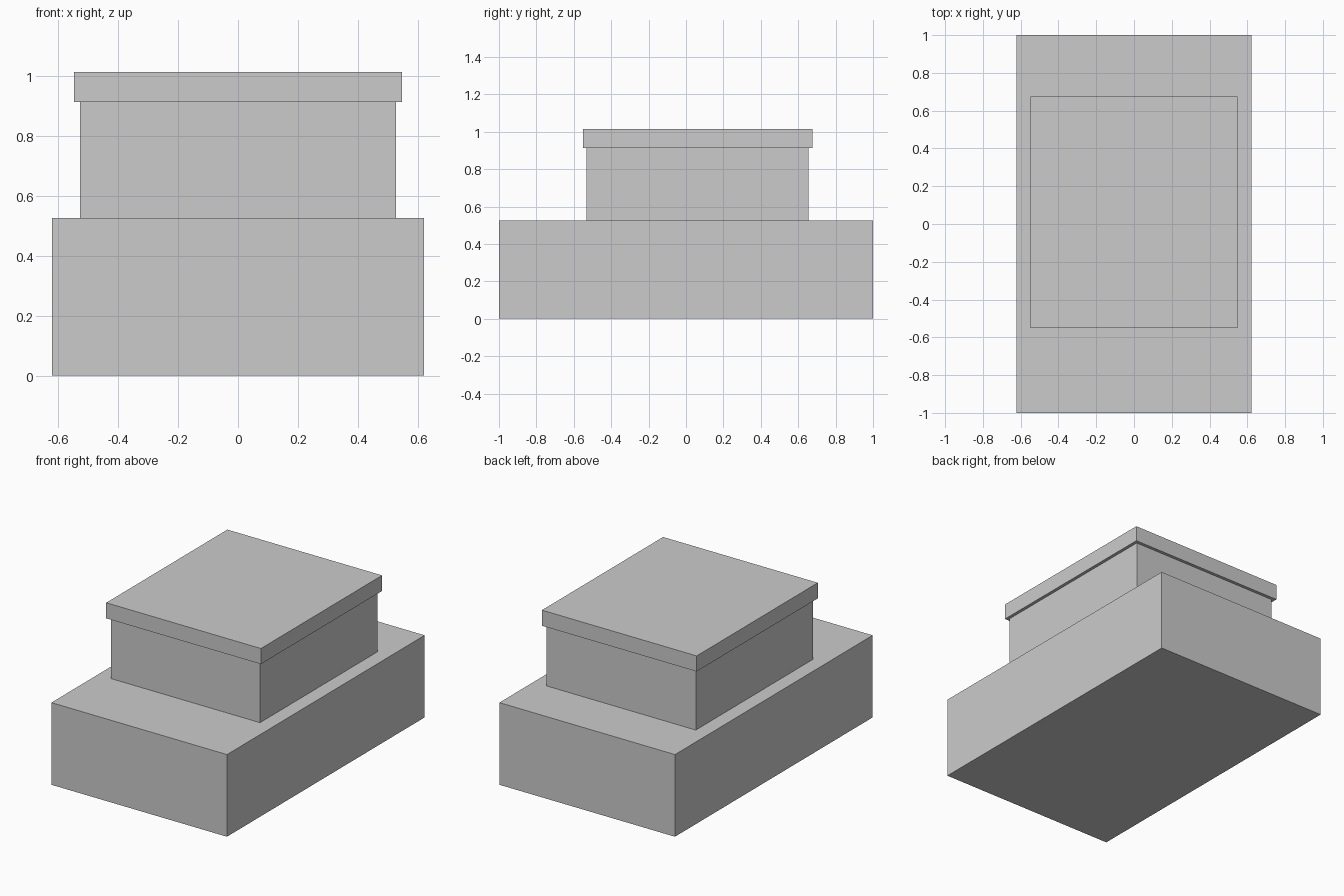
import bpy

if "Cube" in bpy.data.objects:
    bpy.data.objects.remove(bpy.data.objects["Cube"])


def box(name, x, y, z):
    """Axis-aligned box from (min, max) ranges."""
    bpy.ops.mesh.primitive_cube_add(size=1)
    ob = bpy.context.object
    ob.name = name
    ob.location = [(a + b) / 2 for a, b in (x, y, z)]
    ob.scale = [b - a for a, b in (x, y, z)]
    bpy.ops.object.transform_apply(location=False, rotation=False, scale=True)
    return ob


BASE_TOP, BODY_TOP, LID_TOP = 0.526, 0.914, 1.014
HALF_W, BACK, FRONT = 0.528, 0.655, -0.531   # upper body extents
LIP = 0.02                                   # lid overhang on every side

# Wide lower block
box("base", (-0.622, 0.622), (-1, 1), (0, BASE_TOP))

# Upper body, set slightly towards the back
box("upper_body", (-HALF_W, HALF_W), (FRONT, BACK), (BASE_TOP, BODY_TOP))

# Overhanging lid
box("lid", (-HALF_W - LIP, HALF_W + LIP), (FRONT - LIP, BACK + LIP), (BODY_TOP, LID_TOP))
